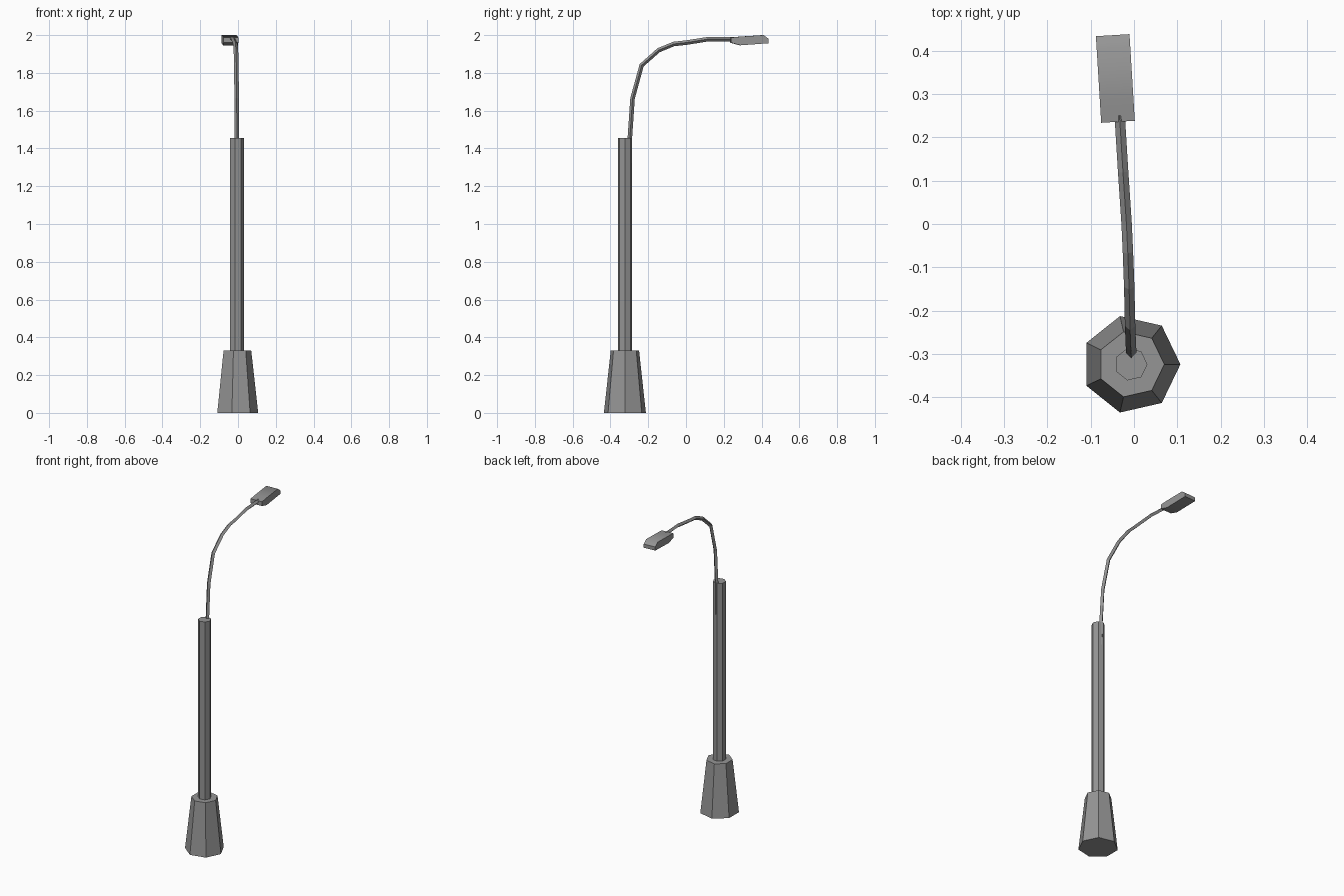
import bpy, bmesh
from math import radians
from mathutils import Matrix, Vector

if "Cube" in bpy.data.objects:
    bpy.data.objects.remove(bpy.data.objects["Cube"])

AXIS = (-0.007, -0.3235)  # centre line of the post

# Dark grey metal
metal = bpy.data.materials.new("dark_grey")
metal.diffuse_color = (0.3, 0.3, 0.3, 1)
metal.use_nodes = True
metal.node_tree.nodes["Principled BSDF"].inputs["Base Color"].default_value = metal.diffuse_color


def add_mesh(name, bm):
    bmesh.ops.recalc_face_normals(bm, faces=bm.faces)
    mesh = bpy.data.meshes.new(name)
    bm.to_mesh(mesh)
    bm.free()
    mesh.materials.append(metal)
    obj = bpy.data.objects.new(name, mesh)
    bpy.context.collection.objects.link(obj)
    return obj


def select_only(obj):
    bpy.ops.object.select_all(action='DESELECT')
    bpy.context.view_layer.objects.active = obj
    obj.select_set(True)


def seven_sided(name, r_bottom, r_top, z0, z1):
    """Heptagonal frustum with one corner pointing to +x."""
    bm = bmesh.new()
    bmesh.ops.create_cone(bm, cap_ends=True, segments=7, radius1=r_bottom,
                          radius2=r_top, depth=z1 - z0)
    # turn so that a corner lies on +x
    v = max(bm.verts, key=lambda p: p.co.x).co
    turn = -Vector((1, 0)).angle_signed(Vector((v.x, v.y)))
    bmesh.ops.transform(bm, verts=bm.verts, matrix=Matrix.Rotation(-turn, 4, 'Z'))
    bmesh.ops.translate(bm, verts=bm.verts, vec=(*AXIS, (z0 + z1) / 2))
    return add_mesh(name, bm)


# Tapered base and straight post
seven_sided("base", 0.114, 0.077, 0.0, 0.33)
seven_sided("post", 0.038, 0.038, 0.33, 1.455)

# Curved four-sided arm, partly sunk into the post
path = [(-0.006, -0.302, 1.15), (-0.006, -0.297, 1.46), (-0.007, -0.283, 1.665),
        (-0.009, -0.235, 1.84), (-0.011, -0.145, 1.92), (-0.014, -0.065, 1.953),
        (-0.017, 0.0, 1.96), (-0.025, 0.12, 1.979), (-0.033, 0.25, 1.979)]
curve = bpy.data.curves.new("arm", 'CURVE')
curve.dimensions = '3D'
curve.bevel_depth = 0.012
curve.bevel_resolution = 0
curve.use_fill_caps = True
curve.materials.append(metal)
spline = curve.splines.new('POLY')
spline.points.add(len(path) - 1)
for point, co in zip(spline.points, path):
    point.co = (*co, 1)
spline.use_smooth = False
arm = bpy.data.objects.new("arm", curve)
bpy.context.collection.objects.link(arm)
select_only(arm)
bpy.ops.object.convert(target='MESH')
bpy.ops.object.shade_flat()

# Lamp head: side profile (along the head, height) extruded across its width
profile = [(-0.1, 1.987), (-0.1, 1.960), (-0.05, 1.946), (0.1, 1.957),
           (0.1, 1.980), (0.073, 2.0), (-0.05, 1.992)]
bm = bmesh.new()
face = bm.faces.new([bm.verts.new((-0.0388, y, z)) for y, z in profile])
out = bmesh.ops.extrude_face_region(bm, geom=[face])
bmesh.ops.translate(bm, vec=(0.0776, 0, 0),
                    verts=[g for g in out["geom"] if isinstance(g, bmesh.types.BMVert)])
head = add_mesh("lamp_head", bm)
head.location = (-0.043, 0.3355, 0)
head.rotation_euler.z = radians(3.5)
select_only(head)
bpy.ops.object.shade_smooth_by_angle(angle=radians(45))
